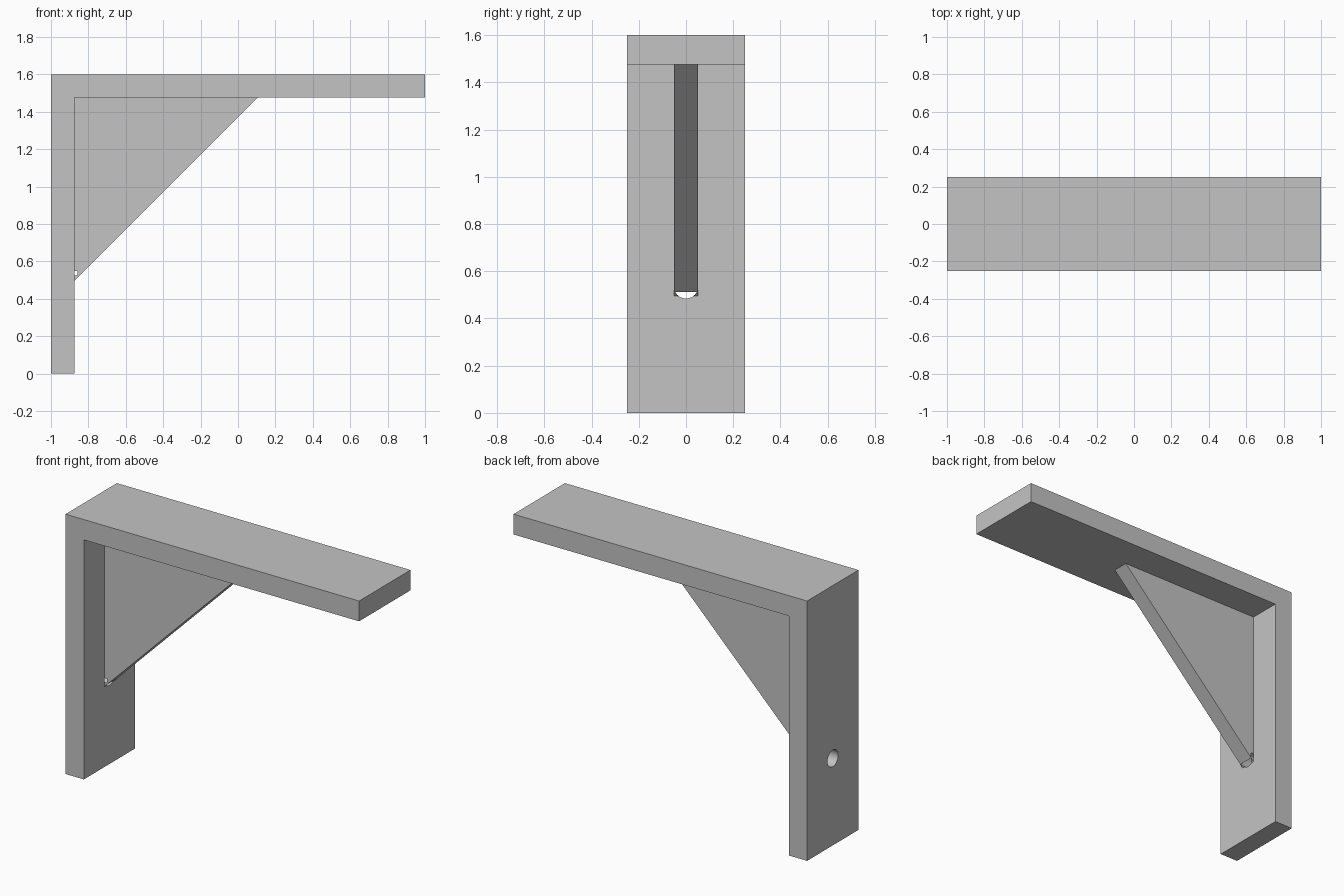
import bpy
import bmesh
import math

if "Cube" in bpy.data.objects:
    bpy.data.objects.remove(bpy.data.objects["Cube"])

WALL = -0.875      # inner face of the upright
UNDER = 1.475      # underside of the arm
REACH = 0.98       # leg length of the triangular brace

grey = bpy.data.materials.new("plain grey")
grey.use_nodes = True
color = (0.55, 0.55, 0.55, 1)
grey.diffuse_color = color
grey.node_tree.nodes["Principled BSDF"].inputs["Base Color"].default_value = color


def extrude_profile(name, profile, half_width):
    """Extrude an x-z outline symmetrically along y."""
    bm = bmesh.new()
    face = bm.faces.new([bm.verts.new((x, -half_width, z)) for x, z in profile])
    new = bmesh.ops.extrude_face_region(bm, geom=[face])["geom"]
    verts = [v for v in new if isinstance(v, bmesh.types.BMVert)]
    bmesh.ops.translate(bm, verts=verts, vec=(0, 2 * half_width, 0))
    bmesh.ops.recalc_face_normals(bm, faces=bm.faces)
    mesh = bpy.data.meshes.new(name)
    bm.to_mesh(mesh)
    bm.free()
    mesh.materials.append(grey)
    obj = bpy.data.objects.new(name, mesh)
    bpy.context.collection.objects.link(obj)
    return obj


# L-shaped upright and arm
frame = extrude_profile("bracket_frame", [
    (-1, 0), (WALL, 0), (WALL, UNDER), (1, UNDER), (1, 1.6), (-1, 1.6)], 0.25)

# Triangular brace in the inner corner
brace = extrude_profile("corner_brace", [
    (WALL, UNDER - REACH), (WALL + REACH, UNDER), (WALL, UNDER)], 0.05)

# Blind screw hole drilled from the back of the upright into the brace
start, end = -1.1, -0.857
bpy.ops.mesh.primitive_cylinder_add(
    vertices=48, radius=0.0515, depth=end - start,
    location=((start + end) / 2, 0, 0.536), rotation=(0, math.pi / 2, 0))
drill = bpy.context.object
drill.name = "hole_cutter"
drill.hide_render = True
drill.data.materials.append(grey)

for part in (frame, brace):
    cut = part.modifiers.new("screw_hole", "BOOLEAN")
    cut.operation = "DIFFERENCE"
    cut.solver = "EXACT"
    cut.object = drill
    bpy.ops.object.select_all(action="DESELECT")
    part.select_set(True)
    bpy.context.view_layer.objects.active = part
    bpy.ops.object.modifier_apply(modifier=cut.name)
    bpy.ops.object.shade_smooth_by_angle(angle=math.radians(30))

bpy.data.objects.remove(drill)
